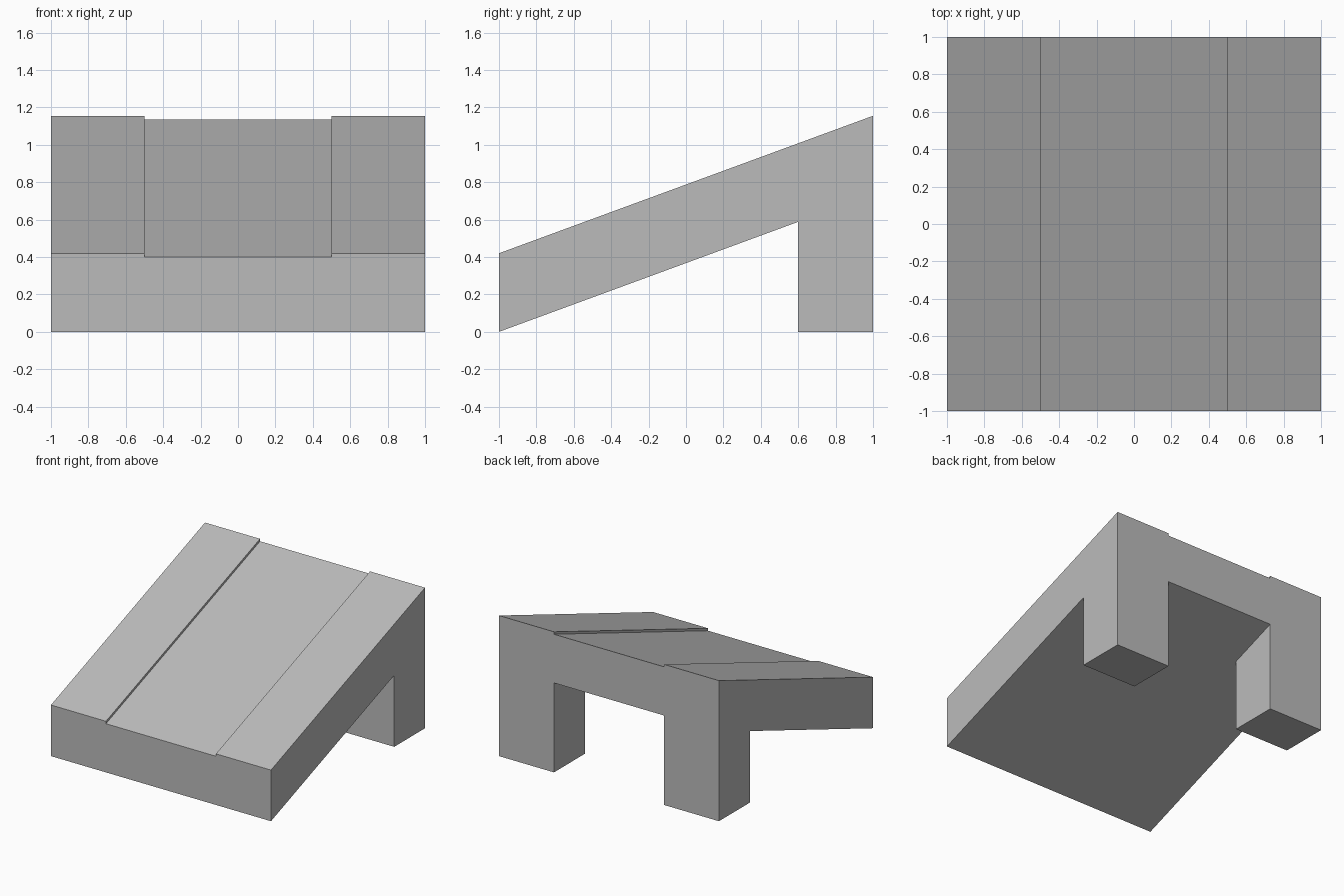
import bpy
import bmesh

cube = bpy.data.objects.get("Cube")
if cube:
    bpy.data.objects.remove(cube, do_unlink=True)

grey = bpy.data.materials.new("plain_grey")
grey.use_nodes = True
colour = (0.5, 0.5, 0.5, 1)
grey.diffuse_color = colour
grey.node_tree.nodes["Principled BSDF"].inputs["Base Color"].default_value = colour

RISE = 0.735      # height gained from front to back
THICK = 0.42      # vertical thickness of the side beams
GROOVE = 0.02     # depth of the sunken middle
LEG_Y = 0.6       # front of the rear legs


def underside(y):
    return RISE * (y + 1) / 2


def extrude_profile(name, profile, x0, x1):
    """Sweep a side profile of (y, z) points from x0 to x1."""
    bm = bmesh.new()
    face = bm.faces.new([bm.verts.new((x0, y, z)) for y, z in profile])
    swept = bmesh.ops.extrude_face_region(bm, geom=[face])["geom"]
    verts = [v for v in swept if isinstance(v, bmesh.types.BMVert)]
    bmesh.ops.translate(bm, verts=verts, vec=(x1 - x0, 0, 0))
    bmesh.ops.recalc_face_normals(bm, faces=bm.faces)
    mesh = bpy.data.meshes.new(name)
    bm.to_mesh(mesh)
    bm.free()
    mesh.materials.append(grey)
    obj = bpy.data.objects.new(name, mesh)
    bpy.context.collection.objects.link(obj)


# Sloping side beams, each with its rear leg
beam = [(-1, 0), (LEG_Y, underside(LEG_Y)), (LEG_Y, 0), (1, 0),
        (1, RISE + THICK), (-1, THICK)]
extrude_profile("right_beam_and_leg", beam, -1, -0.5)
extrude_profile("left_beam_and_leg", beam, 0.5, 1)

# Slightly sunken middle ramp
ramp = [(-1, 0), (1, RISE), (1, RISE + THICK - GROOVE), (-1, THICK - GROOVE)]
extrude_profile("middle_ramp", ramp, -0.5, 0.5)
